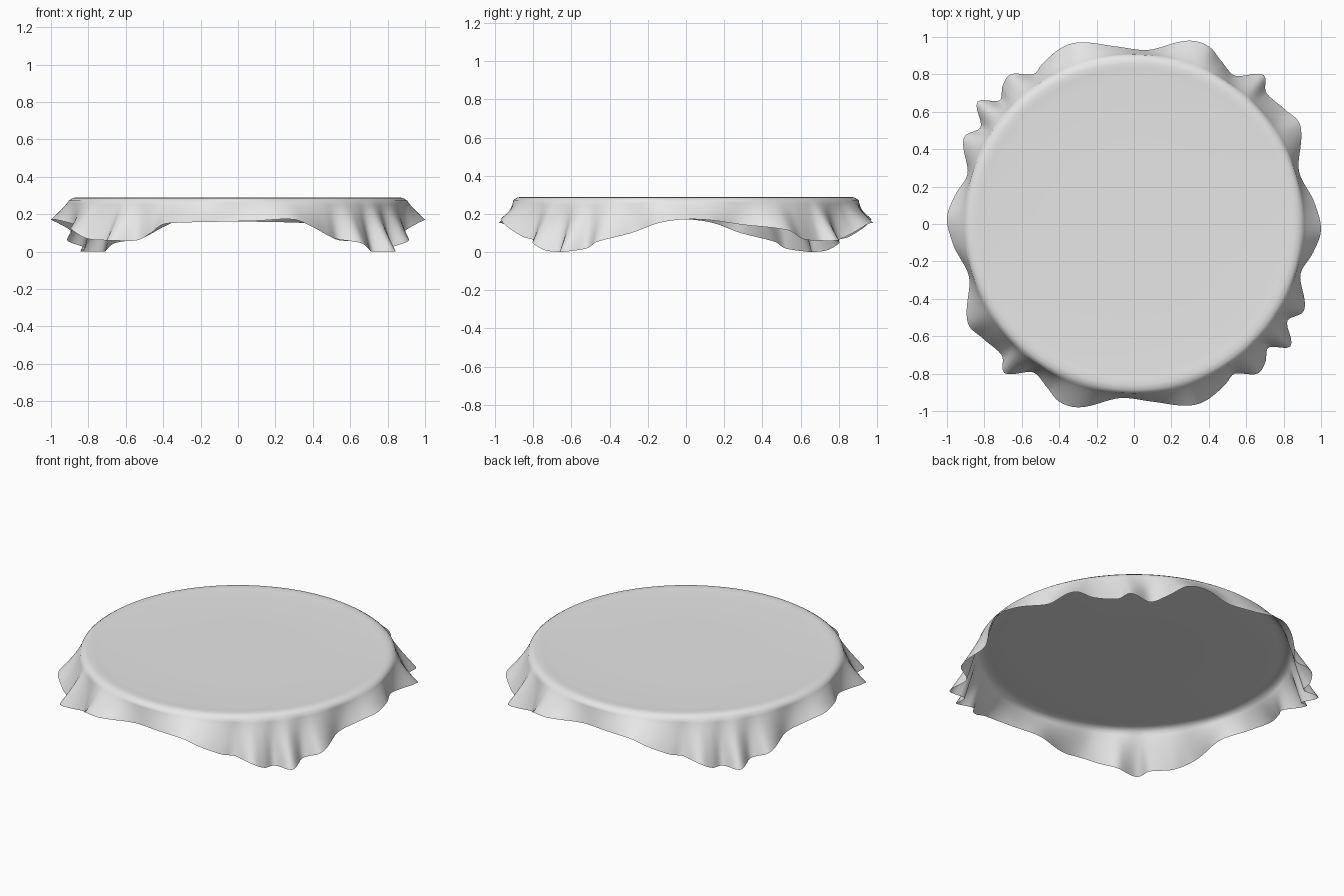
import bpy
import bmesh
from math import radians, cos, sin

default_cube = bpy.data.objects.get("Cube")
if default_cube:
    bpy.data.objects.remove(default_cube, do_unlink=True)

SEGMENTS = 360
SKIRT_STEPS = 10
RIM_RADIUS = 0.905
RIM_HEIGHT = 0.272

# Hem folds over one half turn: (angle in degrees, radius, height)
HEM = [
    (-2, 1.0, .17), (6, .975, .17), (18, .927, .145), (31, 1.035, .115),
    (37, 1.014, .07), (45, .997, .06), (49, 1.056, .06), (55.6, .96, .06),
    (62, .99, .1), (67, 1.03, .145), (73, 1.025, .155), (85, .935, .16),
    (96, .955, .165), (107, 1.015, .172), (112, 1.02, .14), (120, .985, .08),
    (124, .965, .065), (129.5, 1.037, .045), (133.5, 1.02, .01),
    (137.5, .976, 0), (142, 1.062, 0), (147.6, .97, .02), (153, 1.02, .055),
    (163, .93, .105), (171, .97, .15),
]


def hem_key(index):
    """Return a hem point, repeating the half turn endlessly."""
    turns, local = divmod(index, len(HEM))
    angle, radius, height = HEM[local]
    return angle + 180 * turns, radius, height


def hem_at(angle):
    """Smoothly interpolate hem radius and height at an angle."""
    angle = (angle + 2) % 180 - 2
    index = max(i for i, key in enumerate(HEM) if key[0] <= angle)
    before, start, end, after = (hem_key(index + k) for k in (-1, 0, 1, 2))
    span = end[0] - start[0]
    t = (angle - start[0]) / span
    result = []
    for axis in (1, 2):
        slope_in = (end[axis] - before[axis]) / (end[0] - before[0]) * span
        slope_out = (after[axis] - start[axis]) / (after[0] - start[0]) * span
        ease = t * t * (3 - 2 * t)
        value = start[axis] + (end[axis] - start[axis]) * ease
        value += slope_in * t * (1 - t) ** 2 - slope_out * t * t * (1 - t)
        result.append(value)
    return result[0], max(result[1], 0)


def add_ring(bm, point_at):
    """Add a ring of vertices from a function of angle giving radius, height."""
    ring = []
    for i in range(SEGMENTS):
        degrees = 360 * i / SEGMENTS
        radius, height = point_at(degrees)
        turn = radians(degrees)
        ring.append(bm.verts.new((radius * cos(turn), radius * sin(turn), height)))
    return ring


def skirt_point(t):
    """Blend from the rounded rim to the folded hem."""
    def point(degrees):
        radius, height = hem_at(degrees)
        spread = t ** 1.15
        return (RIM_RADIUS + (radius - RIM_RADIUS) * spread,
                RIM_HEIGHT + (height - RIM_HEIGHT) * t)
    return point


bm = bmesh.new()

# Flat top and rounded shoulder
top_profile = [(.4, .285), (.78, .285), (.83, .288), (.86, .29), (.885, .286)]
rings = [add_ring(bm, lambda degrees, p=p: p) for p in top_profile]

# Hanging skirt, folds deepening towards the hem
for step in range(SKIRT_STEPS + 1):
    rings.append(add_ring(bm, skirt_point(step / SKIRT_STEPS)))

bm.faces.new(rings[0])
for inner, outer in zip(rings, rings[1:]):
    for i in range(SEGMENTS):
        j = (i + 1) % SEGMENTS
        bm.faces.new((inner[i], outer[i], outer[j], inner[j]))

mesh = bpy.data.meshes.new("tablecloth")
bm.to_mesh(mesh)
bm.free()
tablecloth = bpy.data.objects.new("tablecloth", mesh)
bpy.context.collection.objects.link(tablecloth)

# Plain cloth colour
cloth = bpy.data.materials.new("light grey cloth")
cloth.use_nodes = True
grey = (.8, .8, .8, 1)
cloth.diffuse_color = grey
cloth.node_tree.nodes["Principled BSDF"].inputs["Base Color"].default_value = grey
mesh.materials.append(cloth)

mesh.shade_smooth()
